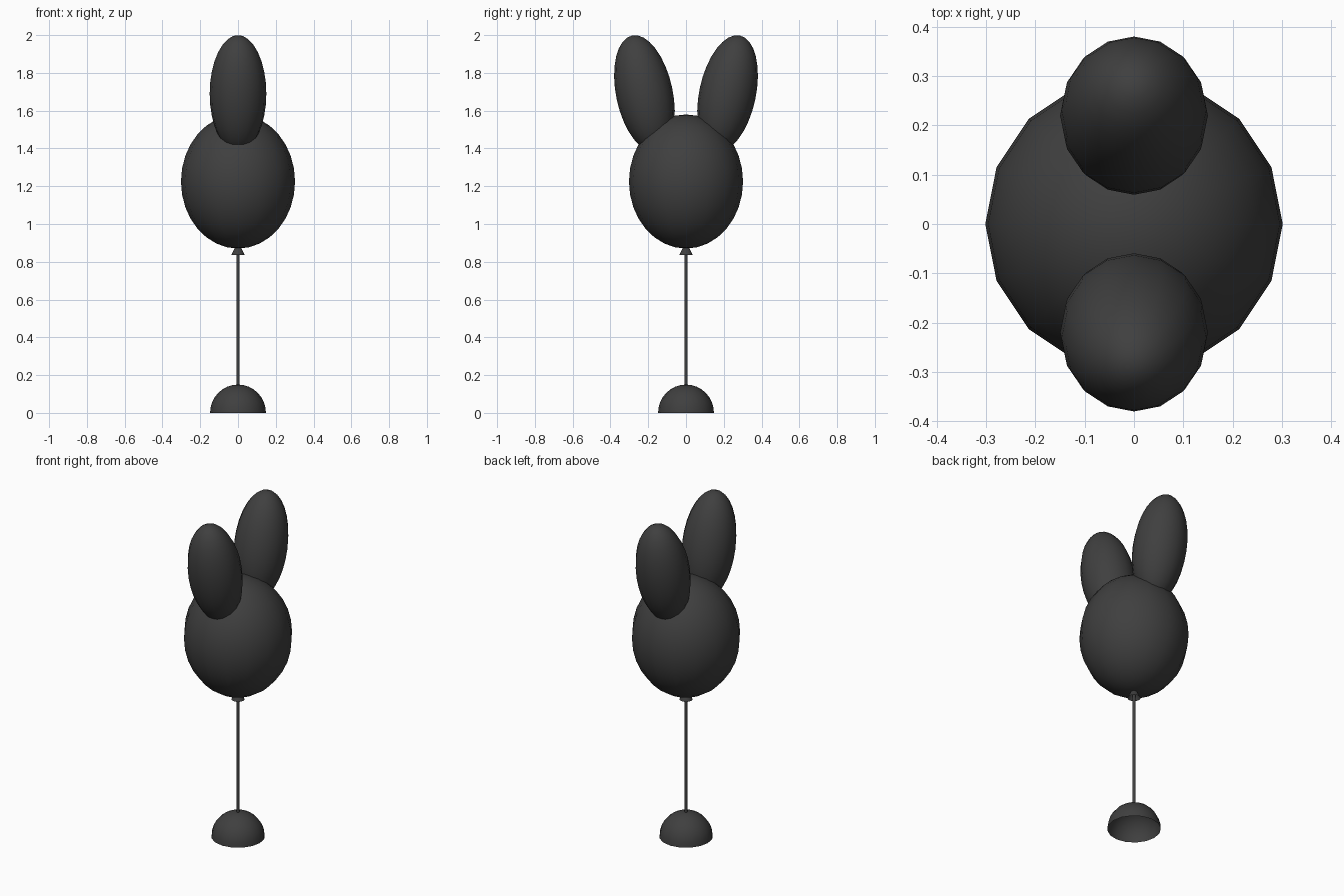
import bpy
import math

cube = bpy.data.objects.get("Cube")
if cube:
    bpy.data.objects.remove(cube, do_unlink=True)

# Single dark grey colour
grey = bpy.data.materials.new("dark_grey")
grey.use_nodes = True
grey.diffuse_color = (0.05, 0.05, 0.05, 1)
grey.node_tree.nodes["Principled BSDF"].inputs["Base Color"].default_value = (0.05, 0.05, 0.05, 1)

SIDES = 16


def finish(name):
    obj = bpy.context.object
    obj.name = name
    obj.data.materials.append(grey)
    bpy.ops.object.shade_smooth_by_angle(angle=math.radians(40))
    return obj


def ellipsoid(name, centre, radii, tilt=0):
    bpy.ops.mesh.primitive_uv_sphere_add(segments=SIDES, ring_count=SIDES, radius=1,
                                         location=centre, rotation=(tilt, 0, 0))
    bpy.context.object.scale = radii
    bpy.ops.object.transform_apply(location=False, rotation=True, scale=True)
    return finish(name)


def tapered(name, bottom, top, r_bottom, r_top, fill):
    bpy.ops.mesh.primitive_cone_add(vertices=SIDES, radius1=r_bottom, radius2=r_top,
                                    depth=top - bottom, end_fill_type=fill,
                                    location=(0, 0, (bottom + top) / 2))
    return finish(name)


# Balloon body
ellipsoid("balloon_body", (0, 0, 1.225), (0.302, 0.302, 0.355))

# Two ears leaning away from each other, front and back
for name, side in (("front_ear", -1), ("back_ear", 1)):
    ellipsoid(name, (0, 0.22 * side, 1.69), (0.15, 0.15, 0.315), math.radians(-12 * side))

# Knot and stick
tapered("knot", 0.835, 0.89, 0.036, 0.008, 'NOTHING')
tapered("stick", 0.14, 0.88, 0.008, 0.008, 'NGON')

# Hollow half-dome weight, open underneath
dome = ellipsoid("base_dome", (0, 0, 0), (0.148, 0.148, 0.15))
import bmesh
bm = bmesh.new()
bm.from_mesh(dome.data)
bmesh.ops.delete(bm, geom=[v for v in bm.verts if v.co.z < -0.001], context='VERTS')
bm.to_mesh(dome.data)
bm.free()
